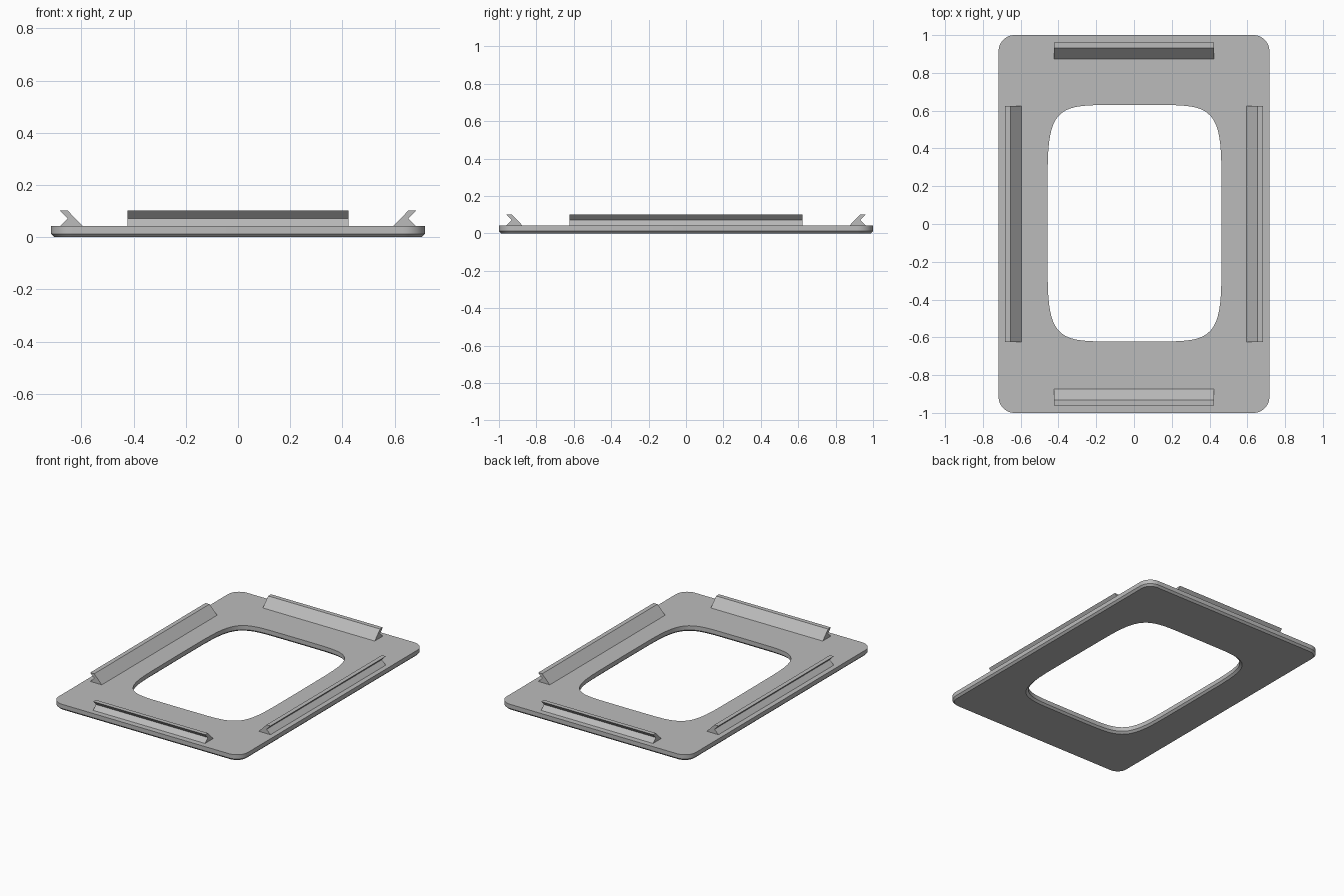
import bpy
import bmesh
from math import sin, cos, pi, radians
from mathutils import Matrix

cube = bpy.data.objects.get("Cube")
if cube:
    bpy.data.objects.remove(cube, do_unlink=True)

GREY = (0.5, 0.5, 0.5, 1.0)
HALF_X, HALF_Y = 0.717, 1.0
THICK, CHAMFER = 0.042, 0.013
CORNER_STEPS = 16

grey = bpy.data.materials.new("plain grey")
grey.use_nodes = True
grey.diffuse_color = GREY
grey.node_tree.nodes["Principled BSDF"].inputs["Base Color"].default_value = GREY


def finish(bm, name):
    bmesh.ops.recalc_face_normals(bm, faces=bm.faces)
    mesh = bpy.data.meshes.new(name)
    bm.to_mesh(mesh)
    bm.free()
    mesh.materials.append(grey)
    obj = bpy.data.objects.new(name, mesh)
    bpy.context.collection.objects.link(obj)
    return obj


def quadrant_angles():
    # Angle list per quadrant, as (sign x, sign y, angle)
    for q, (sx, sy) in enumerate([(1, 1), (-1, 1), (-1, -1), (1, -1)]):
        for i in range(CORNER_STEPS):
            yield sx, sy, q * pi / 2 + pi / 2 * (i + 0.0) / (CORNER_STEPS - 1)


def rounded_rect(inset, z, radius=0.085):
    cx, cy, r = HALF_X - radius, HALF_Y - radius, radius - inset
    return [(sx * cx + r * cos(a), sy * cy + r * sin(a), z)
            for sx, sy, a in quadrant_angles()]


def soft_opening(grow, z, power=6):
    # Superellipse; angles are squeezed so quadrants do not share points
    pts = []
    for sx, sy, a in quadrant_angles():
        base = (a // (pi / 2)) * (pi / 2)
        a = pi / 4 + (a - pi / 4) * 1.0
        c, s = abs(cos(a)), abs(sin(a))
        c, s = max(c, 1e-4), max(s, 1e-4)
        pts.append((0.003 + sx * (0.461 + grow) * c ** (2 / power),
                    0.004 + sy * (0.626 + grow) * s ** (2 / power), z))
    return pts


# Frame plate: closed sweep of loops around the outside and the opening
loops = [rounded_rect(CHAMFER, 0), rounded_rect(0, CHAMFER), rounded_rect(0, THICK),
         soft_opening(0, THICK), soft_opening(0, CHAMFER), soft_opening(CHAMFER, 0)]
bm = bmesh.new()
rings = [[bm.verts.new(p) for p in loop] for loop in loops]
for k, ring in enumerate(rings):
    above = rings[(k + 1) % len(rings)]
    for i in range(len(ring)):
        j = (i + 1) % len(ring)
        bm.faces.new((ring[i], ring[j], above[j], above[i]))
bmesh.ops.remove_doubles(bm, verts=bm.verts, dist=0.0005)
plate = finish(bm, "frame_plate")
bpy.context.view_layer.objects.active = plate
plate.select_set(True)
bpy.ops.object.shade_smooth_by_angle(angle=radians(30))
plate.select_set(False)

# Clip rails: notched profile (outward distance, height), outer edge at zero
PROFILE = [(-0.088, THICK), (0, THICK), (-0.03, 0.071), (0, 0.102), (-0.03, 0.102)]


def clip_rail(name, reach, half_length, turn):
    bm = bmesh.new()
    ends = [[bm.verts.new((reach + d, y, z)) for d, z in PROFILE]
            for y in (-half_length, half_length)]
    for end in ends:
        bm.faces.new(end)
    for i in range(len(PROFILE)):
        j = (i + 1) % len(PROFILE)
        bm.faces.new((ends[0][i], ends[0][j], ends[1][j], ends[1][i]))
    bmesh.ops.rotate(bm, verts=bm.verts, matrix=Matrix.Rotation(turn, 3, "Z"))
    return finish(bm, name)


for name, reach, half_length, turn in [
        ("left_clip_rail", 0.683, 0.624, 0),
        ("back_clip_rail", 0.962, 0.424, pi / 2),
        ("right_clip_rail", 0.683, 0.624, pi),
        ("front_clip_rail", 0.962, 0.424, -pi / 2)]:
    clip_rail(name, reach, half_length, turn)
